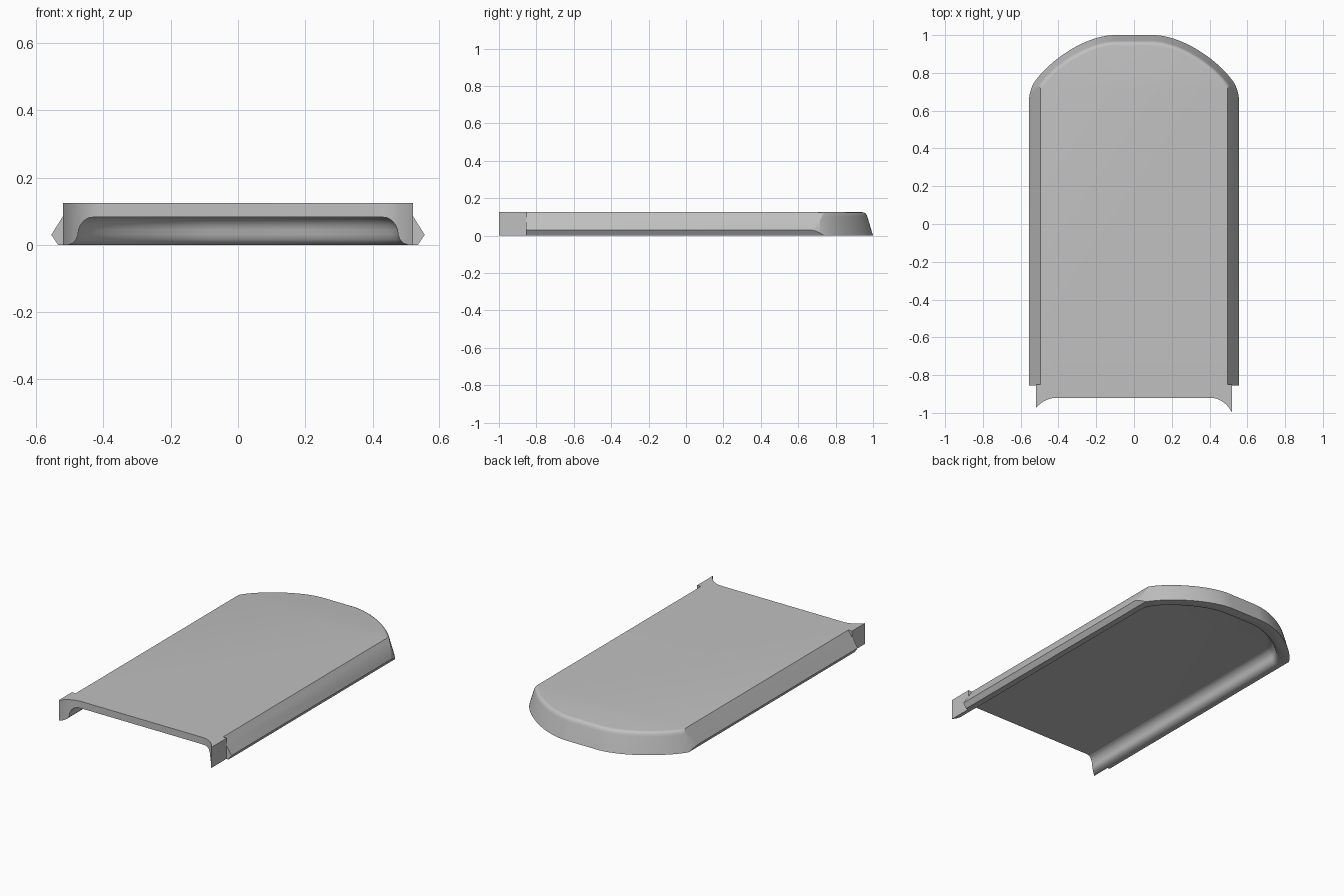
import bpy
import bmesh
from mathutils import Vector
from mathutils.geometry import interpolate_bezier

cube = bpy.data.objects.get("Cube")
if cube:
    bpy.data.objects.remove(cube, do_unlink=True)

grey = bpy.data.materials.new("plain grey")
grey.use_nodes = True
colour = (0.53, 0.53, 0.53, 1)
grey.diffuse_color = colour
grey.node_tree.nodes["Principled BSDF"].inputs["Base Color"].default_value = colour

HALF_WIDTH, SHOULDER, RAIL_START = 0.565, 0.66, -0.855


def loft(name, rings):
    """Closed solid through rings that all have the same number of points."""
    bm = bmesh.new()
    loops = [[bm.verts.new(p) for p in ring] for ring in rings]
    for a, b in zip(loops, loops[1:]):
        for i in range(len(a)):
            j = (i + 1) % len(a)
            bm.faces.new((a[i], a[j], b[j], b[i]))
    bm.faces.new(loops[0])
    bm.faces.new(loops[-1])
    bmesh.ops.recalc_face_normals(bm, faces=bm.faces)
    mesh = bpy.data.meshes.new(name)
    bm.to_mesh(mesh)
    bm.free()
    mesh.materials.append(grey)
    obj = bpy.data.objects.new(name, mesh)
    bpy.context.collection.objects.link(obj)
    return obj


def arched_ring(inset, z, front):
    """Straight-sided outline with a rounded back end."""
    arc = interpolate_bezier(Vector((0.1, 1)), Vector((0.3, 1)),
                             Vector((0.56, 0.78)), Vector((HALF_WIDTH, SHOULDER)), 28)
    sx = (HALF_WIDTH - inset) / HALF_WIDTH
    sy = (1 - SHOULDER - inset) / (1 - SHOULDER)
    right = [(p.x * sx, SHOULDER + (p.y - SHOULDER) * sy, z) for p in arc]
    right.append((HALF_WIDTH * sx, front, z))
    return right + [(-x, y, h) for x, y, h in reversed(right)]


def combine(target, tool, operation):
    mod = target.modifiers.new(operation, "BOOLEAN")
    mod.operation = operation
    mod.solver = "EXACT"
    mod.object = tool
    bpy.context.view_layer.objects.active = target
    bpy.ops.object.modifier_apply(modifier=mod.name)
    bpy.data.objects.remove(tool, do_unlink=True)


# Outer shell with a tapered, softly rounded back
outer = [(0, 0), (0.03, 0.1), (0.034, 0.111), (0.04, 0.119), (0.048, 0.1235), (0.056, 0.125)]
cover = loft("cover_shell", [arched_ring(d, z, RAIL_START) for d, z in outer])

# Bevelled side rails trim the shell
half = [(0.535, -0.01), (0.535, 0), (0.555, 0.03), (0.495, 0.125), (0.495, 0.2)]
profile = half + [(-x, z) for x, z in reversed(half)]
rails = loft("rail_profile", [[(x, y, z) for x, z in profile] for y in (-1.1, 1.1)])
combine(cover, rails, "INTERSECT")

# Narrower front lip with curved corners
left_curve = interpolate_bezier(Vector((0.4, -0.92)), Vector((0.45, -0.92)),
                                Vector((0.49, -0.945)), Vector((0.52, -1)), 12)
right_curve = interpolate_bezier(Vector((-0.52, -0.975)), Vector((-0.49, -0.94)),
                                 Vector((-0.45, -0.92)), Vector((-0.41, -0.92)), 12)
lip_plan = right_curve + left_curve + [Vector((0.52, -0.85)), Vector((-0.52, -0.85))]
lip = loft("front_lip", [[(p.x, p.y, z) for p in lip_plan] for z in (0, 0.125)])
combine(cover, lip, "UNION")

# Hollow underside with a flared rim and rounded inner corners
inner = [(0.058, -0.01), (0.06, 0), (0.073, 0.005), (0.083, 0.015), (0.089, 0.03),
         (0.091, 0.045), (0.097, 0.06), (0.108, 0.073), (0.123, 0.081), (0.14, 0.083)]
hollow = loft("hollow", [arched_ring(d, z, -1.2) for d, z in inner])
combine(cover, hollow, "DIFFERENCE")

bpy.ops.object.select_all(action="DESELECT")
cover.select_set(True)
bpy.context.view_layer.objects.active = cover
bpy.ops.object.shade_smooth_by_angle(angle=0.5)
